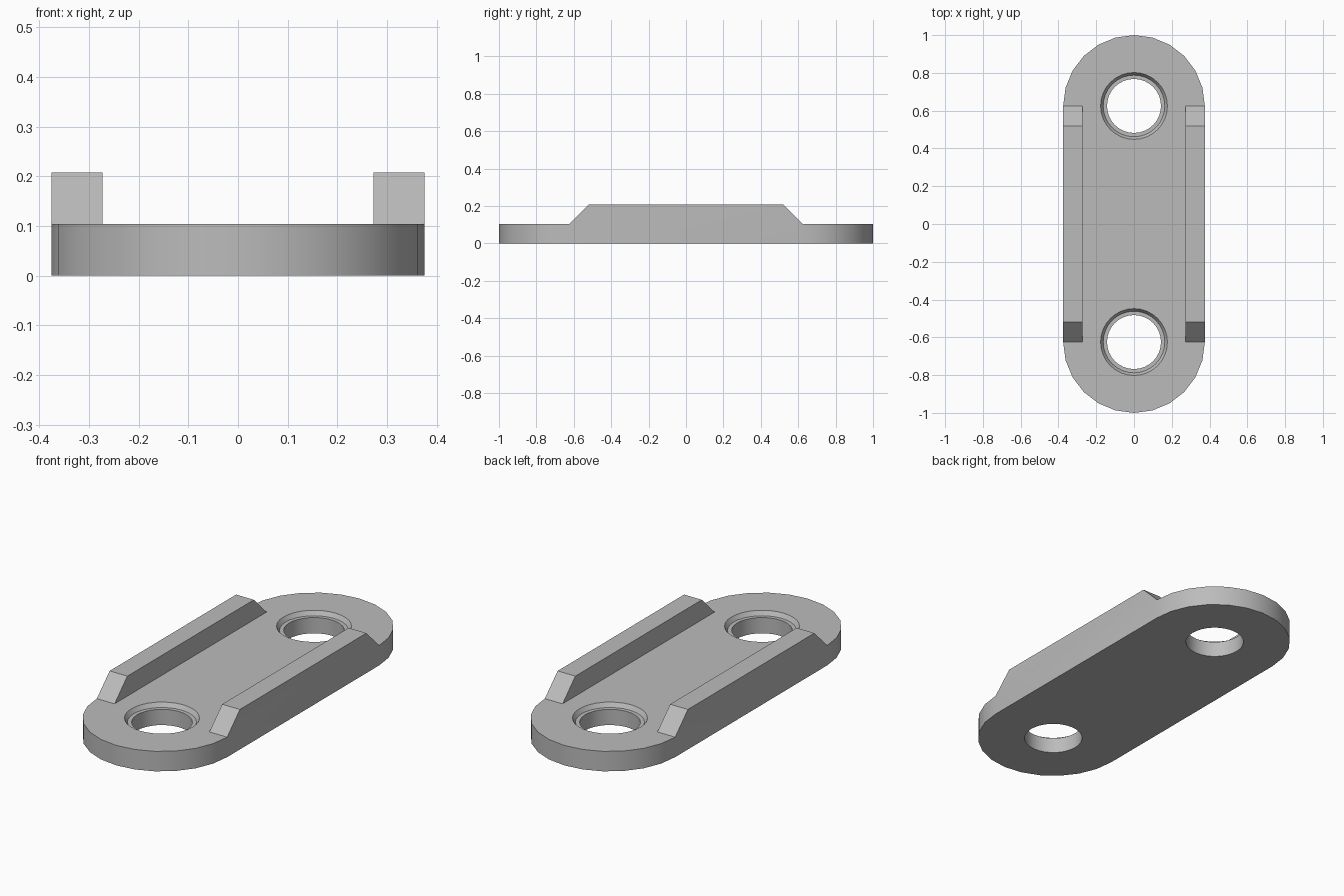
import bpy, bmesh, math

# Main dimensions
RADIUS, CENTRE = 0.375, 0.625
PLATE_TOP, RAIL_TOP = 0.104, 0.208
RAIL_INNER, SLOPE_TOP = 0.273, 0.52

cube = bpy.data.objects.get("Cube")
if cube:
    bpy.data.objects.remove(cube, do_unlink=True)

grey = bpy.data.materials.new("plain_grey")
grey.use_nodes = True
colour = (0.5, 0.5, 0.5, 1)
grey.diffuse_color = colour
grey.node_tree.nodes["Principled BSDF"].inputs["Base Color"].default_value = colour


def finish(name, bm):
    bmesh.ops.recalc_face_normals(bm, faces=bm.faces[:])
    mesh = bpy.data.meshes.new(name)
    bm.to_mesh(mesh)
    bm.free()
    mesh.materials.append(grey)
    obj = bpy.data.objects.new(name, mesh)
    bpy.context.collection.objects.link(obj)
    return obj


def prism(name, points, offset):
    """Extrude a closed outline along a vector."""
    bm = bmesh.new()
    face = bm.faces.new([bm.verts.new(p) for p in points])
    ext = bmesh.ops.extrude_face_region(bm, geom=[face], use_keep_orig=True)
    moved = [g for g in ext["geom"] if isinstance(g, bmesh.types.BMVert)]
    bmesh.ops.translate(bm, verts=moved, vec=offset)
    return finish(name, bm)


def hole_cutter(y, segments=32):
    """Stack rings into a bore with a shallow tapered recess at the top."""
    profile = [(0.143, -0.1), (0.143, PLATE_TOP - 0.022), (0.163, PLATE_TOP - 0.022),
               (0.177, PLATE_TOP), (0.177, 0.3)]
    bm = bmesh.new()
    rings = []
    for r, z in profile:
        rings.append([bm.verts.new((r * math.cos(a), y + r * math.sin(a), z))
                      for a in (math.tau * i / segments for i in range(segments))])
    for low, high in zip(rings, rings[1:]):
        for i in range(segments):
            j = (i + 1) % segments
            bm.faces.new((low[i], low[j], high[j], high[i]))
    bm.faces.new(rings[0])
    bm.faces.new(rings[-1])
    return finish("hole_cutter", bm)


# Rounded-end block at full rail height
outline = []
for side in (1, -1):
    for i in range(13):
        a = math.pi * i / 12
        outline.append((side * RADIUS * math.cos(a),
                        side * (CENTRE + RADIUS * math.sin(a)), 0))
body = prism("link_plate", outline, (0, 0, RAIL_TOP))

# Central channel between the two side rails
cutters = [prism("channel_cutter", [(-RAIL_INNER, -2, PLATE_TOP), (RAIL_INNER, -2, PLATE_TOP),
                                    (RAIL_INNER, -2, 1), (-RAIL_INNER, -2, 1)], (0, 4, 0))]

# Sloped rail ends and bolt holes
slope = (CENTRE - SLOPE_TOP) / (RAIL_TOP - PLATE_TOP)
for s in (1, -1):
    end = [(CENTRE, PLATE_TOP), (2, PLATE_TOP), (2, 0.4),
           (CENTRE - slope * (0.4 - PLATE_TOP), 0.4)]
    cutters.append(prism("end_cutter", [(-1, s * y, z) for y, z in end], (2, 0, 0)))
    cutters.append(hole_cutter(s * CENTRE))

bpy.ops.object.select_all(action="DESELECT")
bpy.context.view_layer.objects.active = body
body.select_set(True)
for cutter in cutters:
    cutter.hide_render = True
    mod = body.modifiers.new("cut", "BOOLEAN")
    mod.operation, mod.solver, mod.object = "DIFFERENCE", "EXACT", cutter
    bpy.ops.object.modifier_apply(modifier=mod.name)
    bpy.data.objects.remove(cutter, do_unlink=True)

# Merge flat regions, then smooth only the rounded walls
bm = bmesh.new()
bm.from_mesh(body.data)
bmesh.ops.remove_doubles(bm, verts=bm.verts[:], dist=0.0002)
bmesh.ops.dissolve_limit(bm, angle_limit=math.radians(0.5),
                         verts=bm.verts[:], edges=bm.edges[:])
bm.to_mesh(body.data)
bm.free()
bpy.ops.object.shade_smooth_by_angle(angle=math.radians(30))
